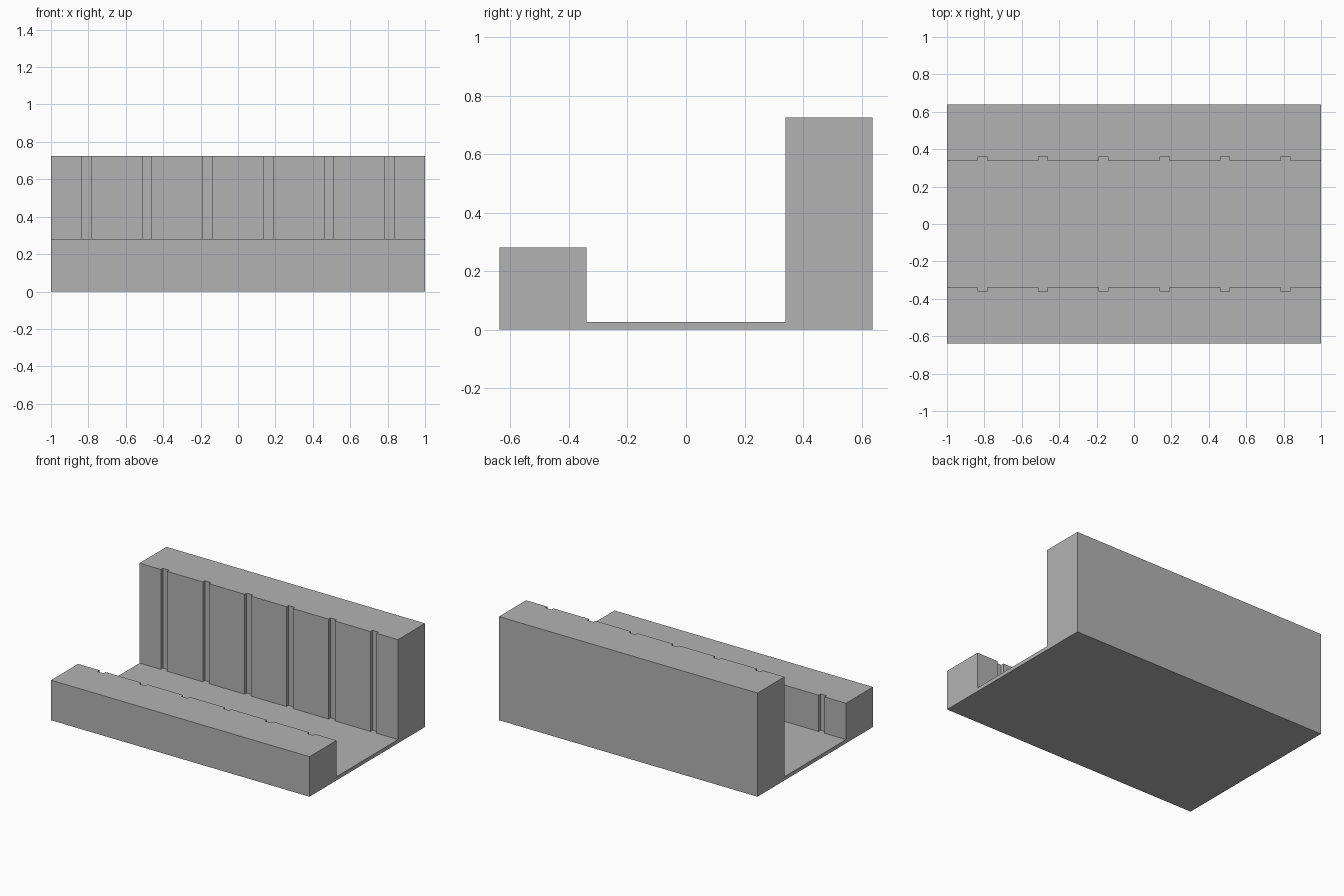
import bpy
import bmesh

cube = bpy.data.objects.get("Cube")
if cube:
    bpy.data.objects.remove(cube, do_unlink=True)

HALF_X, HALF_Y = 1.0, 0.638
INNER_Y = 0.34                      # inner face of both walls
FLOOR_Z, FRONT_Z, BACK_Z = 0.026, 0.28, 0.725
SLOT_W, SLOT_D, SLOT_STEP, SLOTS = 0.048, 0.022, 0.3245, 6

# One plain grey material
grey = bpy.data.materials.new("plain_grey")
grey.use_nodes = True
colour = (0.45, 0.45, 0.45, 1)
grey.diffuse_color = colour
grey.node_tree.nodes["Principled BSDF"].inputs["Base Color"].default_value = colour


def slotted_edge(bm, side):
    """Plan line of a wall's inner face, notched into the wall at each slot."""
    y, deep = side * INNER_Y, side * (INNER_Y + SLOT_D)
    points = [(-HALF_X, y)]
    for i in range(SLOTS):
        x = (i - (SLOTS - 1) / 2) * SLOT_STEP
        a, b = x - SLOT_W / 2, x + SLOT_W / 2
        points += [(a, y), (a, deep), (b, deep), (b, y)]
    points.append((HALF_X, y))
    return [bm.verts.new((px, py, 0)) for px, py in points]


def raise_faces(bm, faces, height):
    """Extrude faces upward and return the new top faces."""
    new = bmesh.ops.extrude_face_region(bm, geom=faces)["geom"]
    verts = [g for g in new if isinstance(g, bmesh.types.BMVert)]
    bmesh.ops.translate(bm, verts=verts, vec=(0, 0, height))
    return [g for g in new if isinstance(g, bmesh.types.BMFace)]


# Plan: front wall strip, floor, back wall strip
bm = bmesh.new()
front, back = slotted_edge(bm, -1), slotted_edge(bm, 1)
outer_front = [bm.verts.new((x, -HALF_Y, 0)) for x in (-HALF_X, HALF_X)]
outer_back = [bm.verts.new((x, HALF_Y, 0)) for x in (HALF_X, -HALF_X)]
plan = [
    bm.faces.new(outer_front + front[::-1]),
    bm.faces.new(front + back[::-1]),
    bm.faces.new(back + outer_back),
]

# Floor slab, then the low front wall and the tall back wall
tops = raise_faces(bm, plan, FLOOR_Z)
tops.sort(key=lambda f: f.calc_center_median().y)
low, tall = tops[0], tops[-1]
raise_faces(bm, [low], FRONT_Z - FLOOR_Z)
raise_faces(bm, [tall], BACK_Z - FLOOR_Z)

# Merge the flat seams
bmesh.ops.recalc_face_normals(bm, faces=bm.faces)
bmesh.ops.dissolve_limit(bm, angle_limit=0.01, verts=bm.verts, edges=bm.edges)

mesh = bpy.data.meshes.new("slotted_channel")
bm.to_mesh(mesh)
bm.free()
mesh.materials.append(grey)
channel = bpy.data.objects.new("slotted_channel", mesh)
bpy.context.collection.objects.link(channel)
